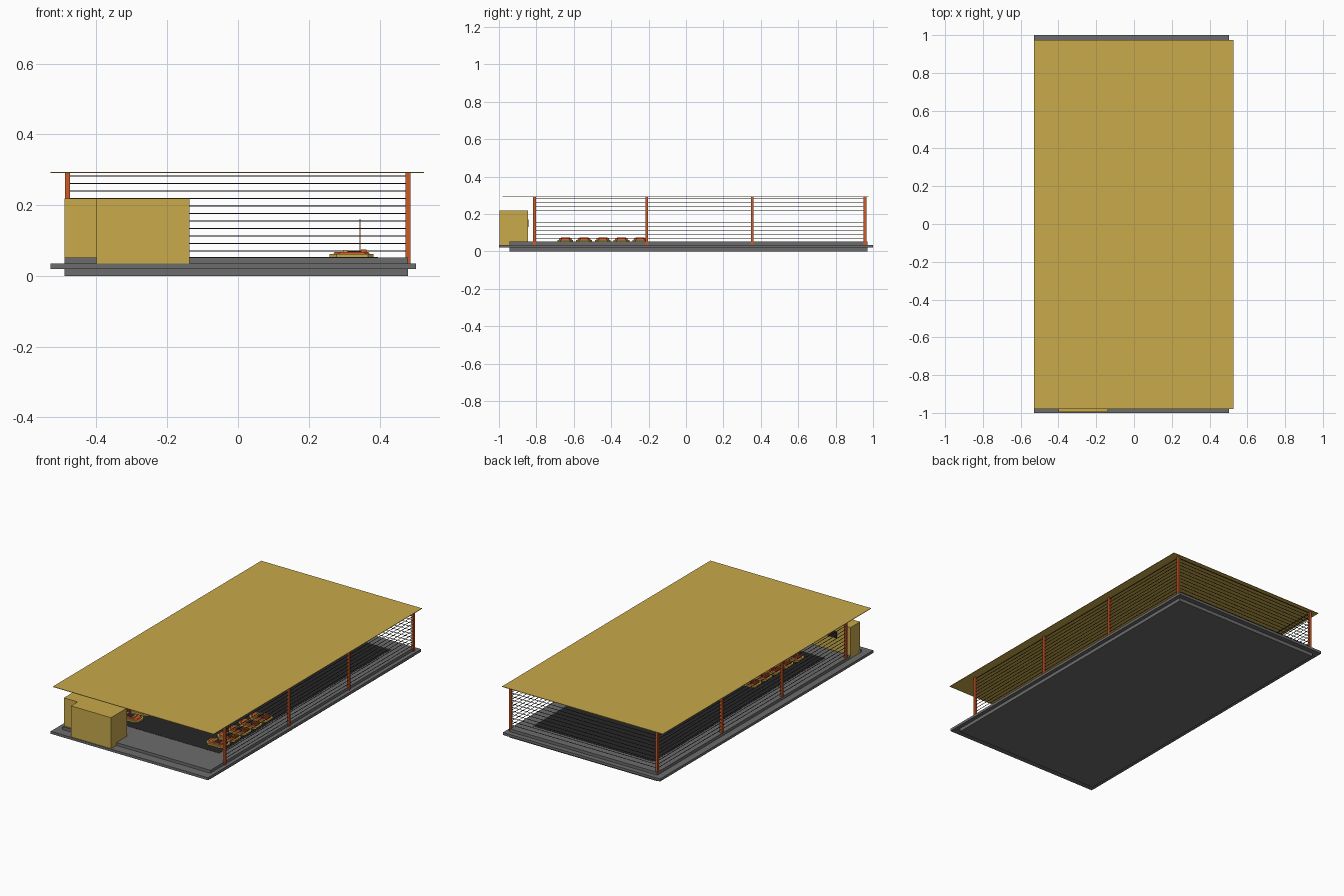
import bpy, bmesh, math

if "Cube" in bpy.data.objects:
    bpy.data.objects.remove(bpy.data.objects["Cube"])

def material(name, rgb):
    m = bpy.data.materials.new(name)
    m.diffuse_color = (*rgb, 1)
    m.use_nodes = True
    m.node_tree.nodes["Principled BSDF"].inputs["Base Color"].default_value = m.diffuse_color
    return m

GOLD = material("gold", (0.58, 0.40, 0.07))
ORANGE = material("orange", (0.60, 0.10, 0.02))
DARK = material("dark", (0.02, 0.02, 0.02))
GREY = material("grey", (0.15, 0.15, 0.15))

def make(name, bm, mat):
    me = bpy.data.meshes.new(name)
    bmesh.ops.recalc_face_normals(bm, faces=bm.faces)
    bm.to_mesh(me)
    bm.free()
    me.materials.append(mat)
    ob = bpy.data.objects.new(name, me)
    bpy.context.collection.objects.link(ob)
    return ob

def box(name, x, y, z, mat):
    bm = bmesh.new()
    bmesh.ops.create_cube(bm, size=1)
    for v in bm.verts:
        v.co = [(a[0] + a[1]) / 2 + c * (a[1] - a[0]) for a, c in zip((x, y, z), v.co)]
    return make(name, bm, mat)

def prism(name, outline, z0, z1, mat, taper=1.0):
    bm = bmesh.new()
    n = len(outline)
    lo = [bm.verts.new((x, y, z0)) for x, y in outline]
    hi = [bm.verts.new((x * taper, y * taper, z1)) for x, y in outline]
    bm.faces.new(lo)
    bm.faces.new(hi)
    for i in range(n):
        j = (i + 1) % n
        bm.faces.new((lo[i], lo[j], hi[j], hi[i]))
    return make(name, bm, mat)

# stepped platform
box("base_foot", (-0.49, 0.48), (-0.945, 0.97), (0, 0.021), GREY)
box("base_slab", (-0.53, 0.503), (-1, 1), (0.020, 0.035), GREY)
box("base_deck", (-0.49, 0.48), (-0.945, 0.97), (0.034, 0.052), GREY)
box("driving_floor", (-0.395, 0.395), (-0.74, 0.87), (0.05, 0.053), DARK)

# flat roof
box("roof", (-0.53, 0.526), (-0.98, 0.975), (0.290, 0.293), GOLD)

# posts
for i, y in enumerate((-0.81, -0.21, 0.355, 0.957)):
    for side, x in (("left", -0.482), ("right", 0.480)):
        box(f"{side}_post_{i}", (x - 0.007, x + 0.007), (y - 0.007, y + 0.007), (0.035, 0.291), ORANGE)

# fence wires on the two sides and the back
R = 0.0011
for i in range(11):
    z = (0.07 + 0.0212 * i - R, 0.07 + 0.0212 * i + R)
    for side, x in (("left", -0.482), ("right", 0.480)):
        box(f"{side}_wire_{i}", (x - R, x + R), (-0.81, 0.957), z, DARK)
    box(f"back_wire_{i}", (-0.482, 0.480), (0.957 - R, 0.957 + R), z, DARK)

# ticket booth
box("booth_front", (-0.40, -0.137), (-0.996, -0.845), (0.035, 0.219), GOLD)
box("booth_side", (-0.49, -0.399), (-0.934, -0.845), (0.035, 0.219), GOLD)
box("booth_back_window", (-0.40, -0.34), (-0.846, -0.843), (0.13, 0.17), DARK)

# small cars, nose pointing along +x before mirroring
BUMPER = [(-0.062, -0.026), (-0.046, -0.042), (0.042, -0.042), (0.062, -0.022),
          (0.062, 0.022), (0.042, 0.042), (-0.046, 0.042), (-0.062, 0.026)]

def car(tag, x, y, flip):
    parts = [
        prism(f"car_bumper_{tag}", BUMPER, 0.053, 0.062, GOLD),
        prism(f"car_body_{tag}", [(a * 0.85, b * 0.85) for a, b in BUMPER], 0.060, 0.068, ORANGE, 0.9),
        box(f"car_cockpit_{tag}", (-0.028, 0.012), (-0.022, 0.022), (0.062, 0.0685), DARK),
        box(f"car_seat_{tag}", (-0.042, -0.026), (-0.024, 0.024), (0.062, 0.075), ORANGE),
        box(f"car_dash_{tag}", (0.012, 0.024), (-0.02, 0.02), (0.062, 0.073), GOLD),
    ]
    for p in parts:
        p.location = (x, y, 0)
        p.rotation_euler.z = math.pi if flip else 0

for i in range(5):
    y = -0.645 + i * 0.1
    car(f"right_{i}", 0.321, y, True)
    car(f"left_{i}", -0.245, y, False)

# contact poles
for side, x in (("right", 0.345), ("left", -0.269)):
    box(f"{side}_car_pole", (x - 0.001, x + 0.001), (-0.581, -0.579), (0.06, 0.16), GOLD)
